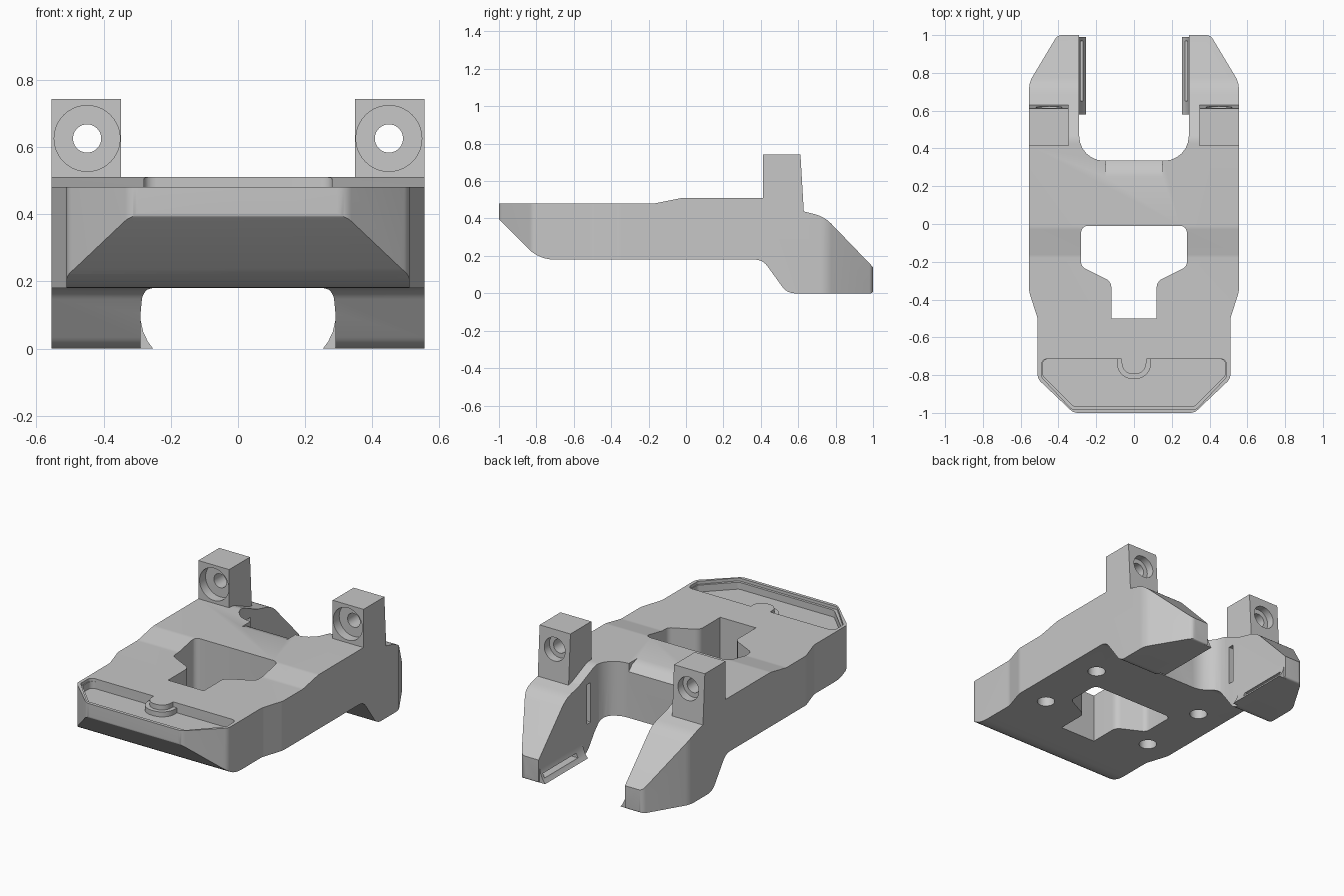
import bpy, bmesh, math
from mathutils import Vector

if "Cube" in bpy.data.objects:
    bpy.data.objects.remove(bpy.data.objects["Cube"], do_unlink=True)

grey = bpy.data.materials.new("plain grey")
grey.use_nodes = True
GREY = (0.57, 0.57, 0.57, 1)
grey.diffuse_color = GREY
grey.node_tree.nodes["Principled BSDF"].inputs["Base Color"].default_value = GREY


def rounded(points, steps=6):
    """Fillet each corner given as (u, v, radius)."""
    out = []
    n = len(points)
    for i, p in enumerate(points):
        c = Vector(p[:2])
        r = p[2] if len(p) > 2 else 0
        if not r:
            out.append(c)
            continue
        a = (Vector(points[i - 1][:2]) - c).normalized()
        b = (Vector(points[(i + 1) % n][:2]) - c).normalized()
        half = a.angle(b) / 2
        t = r / math.tan(half)
        mid = c + (a + b).normalized() * (r / math.sin(half))
        start, end = c + a * t - mid, c + b * t - mid
        turn = start.x * end.y - start.y * end.x
        sweep = math.copysign(math.pi - 2 * half, turn)
        first = math.atan2(start.y, start.x)
        for k in range(steps + 1):
            ang = first + sweep * k / steps
            out.append(mid + Vector((math.cos(ang), math.sin(ang))) * r)
    return out


def prism(name, points, axis, lo, hi):
    """Extrude an outline along x (y,z), y (x,z) or z (x,y)."""
    place = {"x": lambda u, v, w: (w, u, v),
             "y": lambda u, v, w: (u, w, v),
             "z": lambda u, v, w: (u, v, w)}[axis]
    bm = bmesh.new()
    loops = [[bm.verts.new(place(p[0], p[1], w)) for p in points] for w in (lo, hi)]
    bm.faces.new(loops[0])
    bm.faces.new(loops[1])
    n = len(points)
    for i in range(n):
        j = (i + 1) % n
        bm.faces.new((loops[0][i], loops[0][j], loops[1][j], loops[1][i]))
    bmesh.ops.recalc_face_normals(bm, faces=bm.faces)
    mesh = bpy.data.meshes.new(name)
    bm.to_mesh(mesh)
    bm.free()
    mesh.materials.append(grey)
    ob = bpy.data.objects.new(name, mesh)
    bpy.context.collection.objects.link(ob)
    return ob


def disc(name, u, v, r, axis, lo, hi, n=40):
    ring = [(u + r * math.cos(k * math.tau / n), v + r * math.sin(k * math.tau / n))
            for k in range(n)]
    return prism(name, ring, axis, lo, hi)


def combine(ob, tool, operation):
    mod = ob.modifiers.new("join", "BOOLEAN")
    mod.operation, mod.solver, mod.object = operation, "EXACT", tool
    bpy.context.view_layer.update()
    graph = bpy.context.evaluated_depsgraph_get()
    mesh = bpy.data.meshes.new_from_object(ob.evaluated_get(graph))
    ob.modifiers.clear()
    ob.data = mesh
    bpy.data.objects.remove(tool, do_unlink=True)


def mirrored(half):
    return half + [(-p[0],) + tuple(p[1:]) for p in reversed(half)]


# Body: side profile crossed with the plan outline
side = rounded([(-1, .48), (-.17, .48, .1), (-.02, .51, .1), (.45, .51, .12),
                (.60, .445, .1), (.74, .41, .18), (1, .14), (1, 0, .012),
                (.54, 0, .08), (.41, .18, .08), (-.785, .18, .2), (-1, .395, .02)])
body = prism("bracket_body", side, "x", -.7, .7)
plan = mirrored([(.32, -1, .06), (.51, -.82, .05), (.51, -.50, .1), (.555, -.36, .1),
                 (.555, .75, .12), (.405, 1, .04), (.29, 1), (.29, .335, .13)])
combine(body, prism("plan", rounded(plan), "z", -.1, 1), "INTERSECT")

# Central keyhole opening
window = mirrored([(.12, -.50), (.12, -.305, .05), (.28, -.225, .04), (.28, -.01, .035)])
combine(body, prism("window", rounded(window), "z", -.1, 1), "DIFFERENCE")

# Front tray with a stepped rim and a rounded tab at the middle
tray = [(.09, -.715), (.485, -.715, .03), (.485, -.80, .03), (.32, -.965, .03)]
rim = mirrored([(.09, -.715), (.49, -.715, .03), (.49, -.81, .03), (.33, -.98, .03)])
combine(body, prism("rim", rounded(rim), "z", .462, .6), "DIFFERENCE")
combine(body, prism("tray", rounded(mirrored(tray)), "z", .42, .6), "DIFFERENCE")
for name, w, top in (("tab_ledge", .09, .45), ("tab", .065, .48)):
    tab = mirrored([(w, -.69), (w, -.73 - w, w * .9)])
    combine(body, prism(name, rounded(tab), "z", .40, top), "UNION")

# Sloped lead-in on the inner rear edge
lead = [(.25, .515), (.25, .51), (.30, .495), (.345, .45), (.345, .515)]
combine(body, prism("lead_in", lead, "x", -.15, .15), "DIFFERENCE")

# Blind round recesses underneath
for sx in (-1, 1):
    for y in (-.33, .12):
        combine(body, disc("recess", sx * .38, y, .05, "z", .1, .24), "DIFFERENCE")

for sx in (-1, 1):
    # Upright ear with a through hole, counterbored on both sides
    ear = prism("ear", [(.412, .40), (.412, .742), (.612, .742), (.632, .40)],
                "x", sx * .348, sx * .555)
    combine(body, ear, "UNION")
    for r, lo, hi in ((.098, .3, .47), (.042, .3, .8), (.07, .57, .8)):
        combine(body, disc("bore", sx * .449, .625, r, "y", lo, hi), "DIFFERENCE")
    # Flared lip along the inside of each rear arm
    lip = [(sx * x, z) for x, z in
           ((.32, 0), (.253, 0), (.268, .02), (.282, .05), (.29, .085), (.32, .085))]
    combine(body, prism("lip", lip, "y", .58, .99), "UNION")
    # Narrow slots: one along the lip, one upright on the inner wall
    slots = ([(.65, .025), (.97, .025), (.97, .05), (.65, .05)],
             [(.50, .18), (.535, .18), (.535, .42), (.50, .42)])
    for slot in slots:
        combine(body, prism("slot", slot, "x", sx * .24, sx * .32), "DIFFERENCE")

bpy.ops.object.select_all(action="DESELECT")
body.select_set(True)
bpy.context.view_layer.objects.active = body
bpy.ops.object.shade_smooth_by_angle(angle=math.radians(30))
